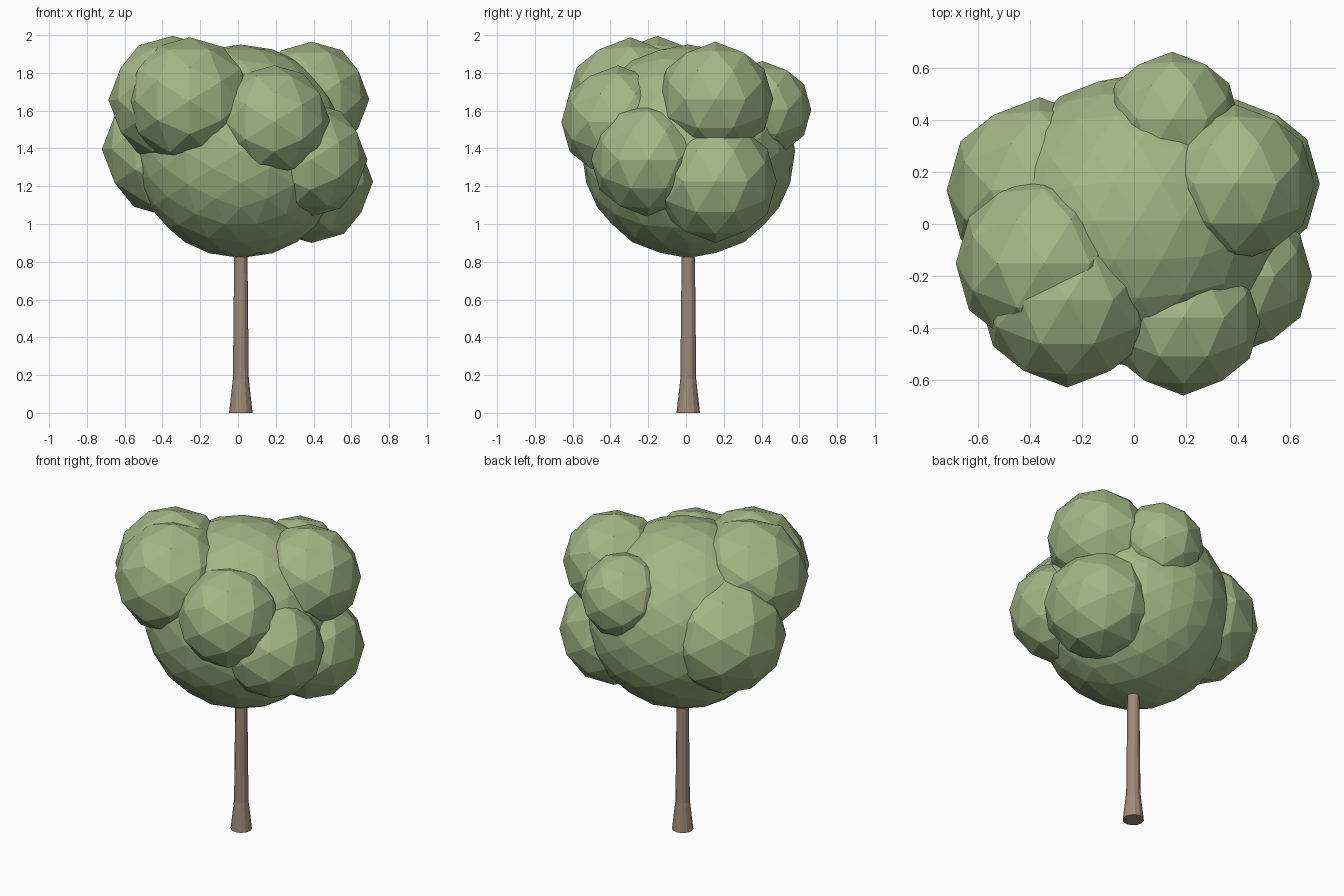
import bpy, bmesh, math
from mathutils import Matrix

cube = bpy.data.objects.get("Cube")
if cube:
    bpy.data.objects.remove(cube)


def material(name, rgb):
    mat = bpy.data.materials.new(name)
    mat.use_nodes = True
    colour = (*rgb, 1)
    mat.diffuse_color = colour
    bsdf = next(n for n in mat.node_tree.nodes if n.type == 'BSDF_PRINCIPLED')
    bsdf.inputs["Base Color"].default_value = colour
    bsdf.inputs["Roughness"].default_value = 0.9
    return mat


leaf = material("leaf green", (0.37, 0.47, 0.235))
bark = material("bark brown", (0.35, 0.255, 0.19))


def finish(bm, name, mat, location):
    bmesh.ops.recalc_face_normals(bm, faces=bm.faces)
    mesh = bpy.data.meshes.new(name)
    bm.to_mesh(mesh)
    bm.free()
    mesh.materials.append(mat)
    obj = bpy.data.objects.new(name, mesh)
    obj.location = location
    bpy.context.collection.objects.link(obj)
    return obj


def leaf_ball(name, location, radius, detail=2):
    # Icosphere tipped so that an edge midpoint, not a corner, points up
    bm = bmesh.new()
    tilt = Matrix.Rotation(-math.atan(2) / 2, 4, 'Y')
    bmesh.ops.create_icosphere(bm, subdivisions=detail, radius=radius, matrix=tilt)
    return finish(bm, name, leaf, location)


def lathe(name, profile, sides, mat, location):
    # Stack of rings (radius, height), capped at both ends
    bm = bmesh.new()
    rings = []
    for r, z in profile:
        angles = [2 * math.pi * i / sides for i in range(sides)]
        rings.append([bm.verts.new((r * math.cos(a), r * math.sin(a), z)) for a in angles])
    for low, high in zip(rings, rings[1:]):
        for i in range(sides):
            j = (i + 1) % sides
            bm.faces.new((low[i], low[j], high[j], high[i]))
    bm.faces.new(rings[0])
    bm.faces.new(rings[-1])
    return finish(bm, name, mat, location)


# Trunk with flared foot
lathe("trunk", [(0.062, 0), (0.042, 0.18), (0.034, 0.95)], 12, bark, (0.015, 0.012, 0))

# Main crown
leaf_ball("crown", (0.015, 0.012, 1.385), 0.565, detail=3)

# Smaller leaf clumps around the crown
clumps = {
    "upper_left_clump": ((0.39, 0.155, 1.66), 0.305),
    "lower_left_clump": ((0.39, 0.155, 1.225), 0.325),
    "middle_left_clump": ((0.383, -0.2, 1.34), 0.302),
    "front_left_clump": ((0.19, -0.36, 1.54), 0.3),
    "front_right_clump": ((-0.257, -0.293, 1.652), 0.336),
    "upper_right_clump": ((-0.347, -0.152, 1.657), 0.339),
    "lower_right_clump": ((-0.363, 0.13, 1.396), 0.358),
    "back_clump": ((0.147, 0.405, 1.605), 0.258),
}
for name, (location, radius) in clumps.items():
    leaf_ball(name, location, radius)
